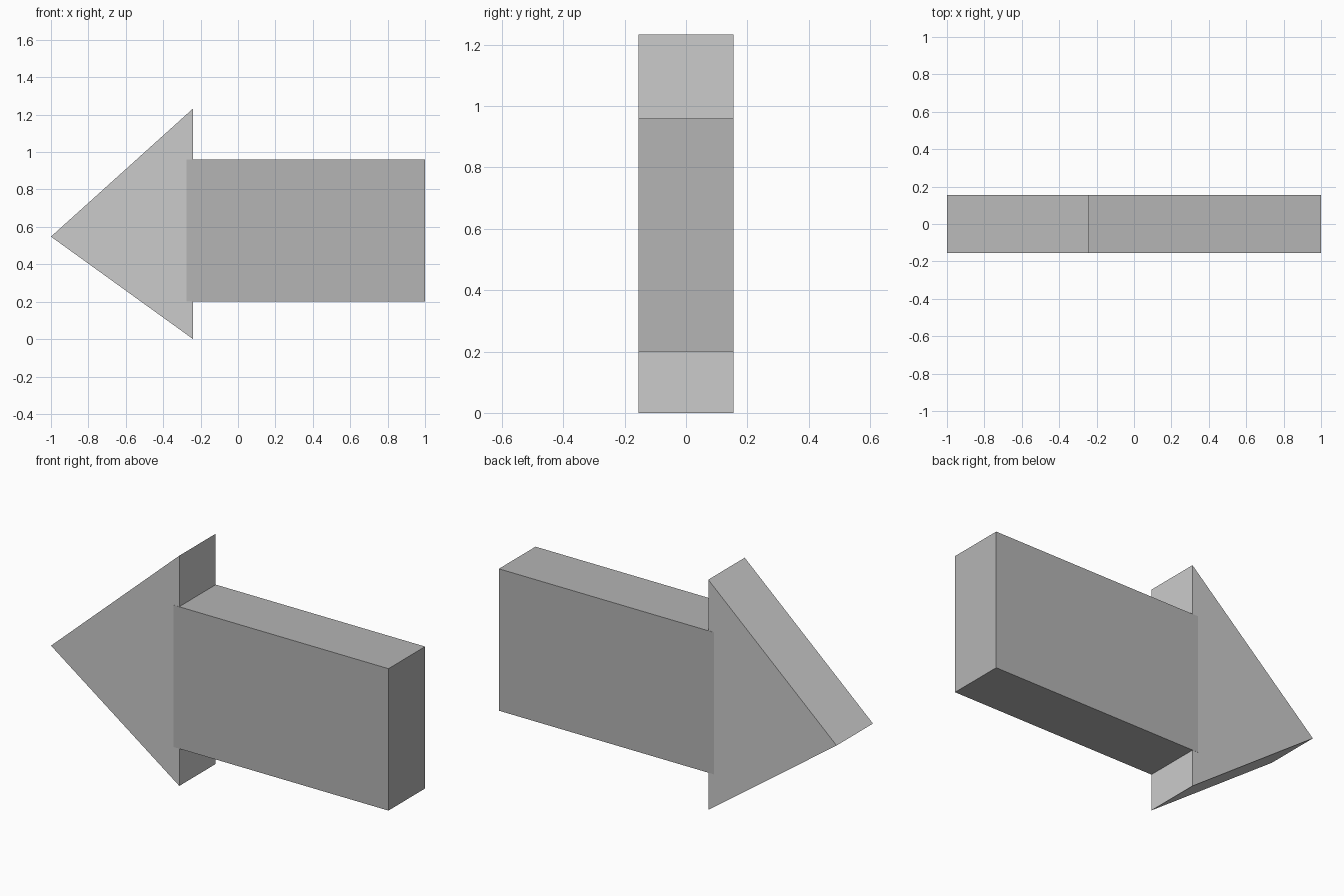
import bpy

if "Cube" in bpy.data.objects:
    bpy.data.objects.remove(bpy.data.objects["Cube"])


def material(name, value):
    mat = bpy.data.materials.new(name)
    mat.diffuse_color = (value, value, value, 1.0)
    mat.use_nodes = True
    mat.node_tree.nodes["Principled BSDF"].inputs["Base Color"].default_value = mat.diffuse_color
    return mat


def prism(name, profile, y0, y1, mat):
    """Extrude an (x, z) profile along y into a closed solid."""
    n = len(profile)
    verts = [(x, y, z) for y in (y0, y1) for x, z in profile]
    faces = [tuple(range(n)), tuple(reversed(range(n, 2 * n)))]
    faces += [(i, i + n, (i + 1) % n + n, (i + 1) % n) for i in range(n)]
    mesh = bpy.data.meshes.new(name)
    mesh.from_pydata(verts, [], faces)
    mesh.materials.append(mat)
    obj = bpy.data.objects.new(name, mesh)
    bpy.context.collection.objects.link(obj)
    return obj


light_grey = material("light grey", 0.60)
mid_grey = material("mid grey", 0.46)

# Triangular arrow head pointing to -x
prism("arrow_head", [(-1.0, 0.548), (-0.24, 0.0), (-0.24, 1.233)],
      -0.154, 0.154, light_grey)

# Rectangular shaft, its end sunk slightly into the head
prism("arrow_shaft", [(-0.275, 0.2), (1.0, 0.2), (1.0, 0.96), (-0.275, 0.96)],
      -0.155, 0.155, mid_grey)
